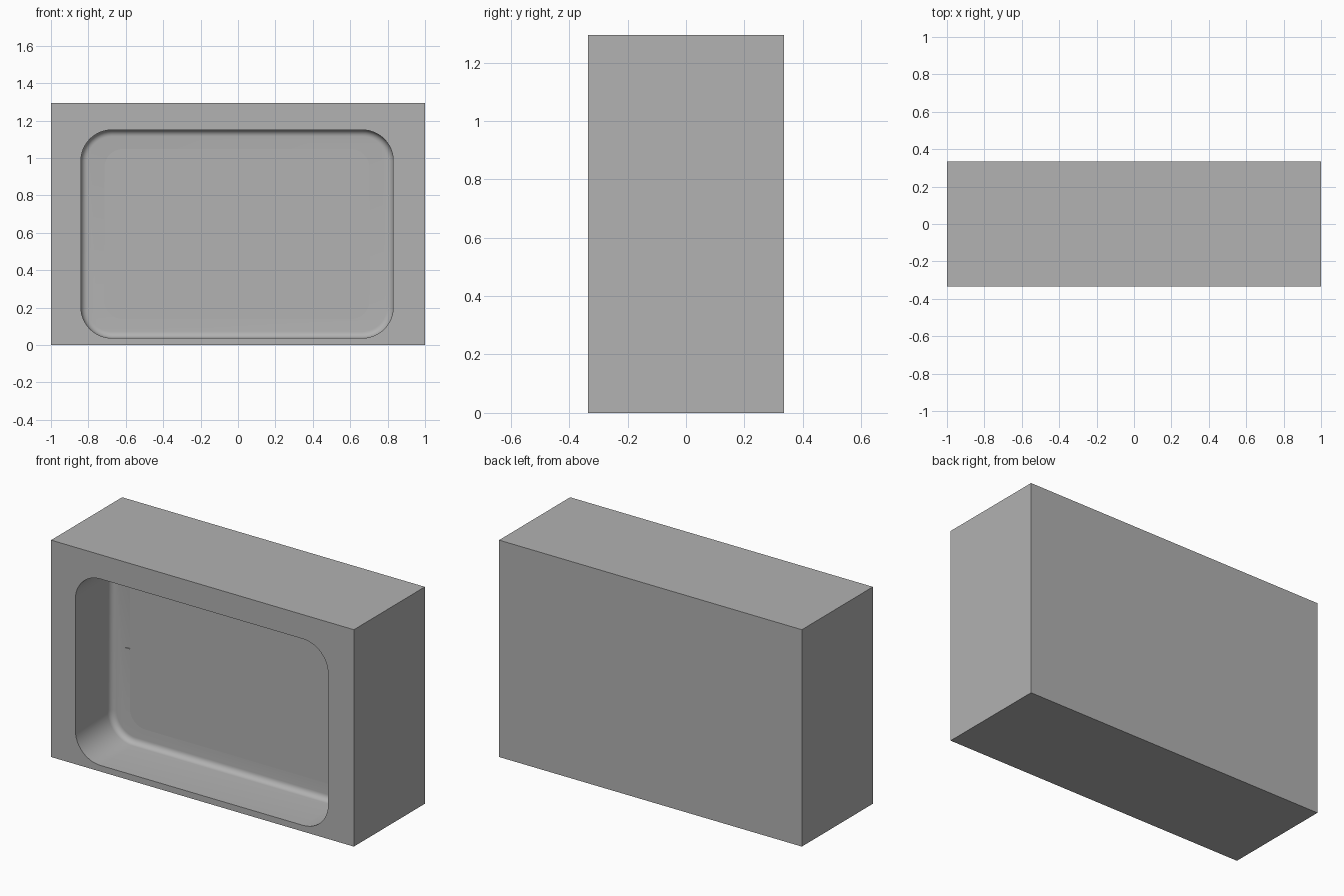
import bpy, bmesh, math

if "Cube" in bpy.data.objects:
    bpy.data.objects.remove(bpy.data.objects["Cube"])

W, D, H = 2.0, 0.67, 1.295
YF, YB = -D / 2, D / 2
FLOOR = YF + 0.34            # back plane of the recess
SEG = 12

grey = bpy.data.materials.new("grey")
grey.diffuse_color = (0.445, 0.445, 0.445, 1)
grey.use_nodes = True
grey.node_tree.nodes["Principled BSDF"].inputs["Base Color"].default_value = grey.diffuse_color


def rounded(x0, x1, z0, z1, r):
    """Outline of a rounded rectangle in x/z, starting at the lower left corner."""
    pts = []
    for cx, cz, a0 in ((x0 + r, z0 + r, 180), (x1 - r, z0 + r, 270),
                       (x1 - r, z1 - r, 0), (x0 + r, z1 - r, 90)):
        for i in range(SEG + 1):
            a = math.radians(a0 + 90 * i / SEG)
            pts.append((cx + r * math.cos(a), cz + r * math.sin(a)))
    return pts


def finish(name, bm):
    bmesh.ops.recalc_face_normals(bm, faces=bm.faces)
    me = bpy.data.meshes.new(name)
    bm.to_mesh(me)
    bm.free()
    me.materials.append(grey)
    ob = bpy.data.objects.new(name, me)
    bpy.context.collection.objects.link(ob)
    bpy.ops.object.select_all(action='DESELECT')
    ob.select_set(True)
    bpy.context.view_layer.objects.active = ob
    bpy.ops.object.shade_smooth_by_angle(angle=math.radians(30))


def ring(bm, pts, y):
    return [bm.verts.new((x, y, z)) for x, z in pts]


def bridge(bm, a, b):
    n = len(a)
    for i in range(n):
        j = (i + 1) % n
        bm.faces.new((a[i], a[j], b[j], b[i]))


# cabinet: solid box with a rounded recess in the front
bm = bmesh.new()
corners = [(-W / 2, 0), (W / 2, 0), (W / 2, H), (-W / 2, H)]
front, back = ring(bm, corners, YF), ring(bm, corners, YB)
bridge(bm, front, back)
bm.faces.new(back)
rect = (-0.84, 0.83, 0.037, 1.15)
R, F = 0.165, 0.035          # corner radius, fillet at the recess floor


def recess(inset):
    return rounded(rect[0] + inset, rect[1] - inset,
                   rect[2] + inset, rect[3] - inset, R - inset)


rim = ring(bm, recess(0), YF)
n = SEG + 1
for k in range(4):
    for i in range(SEG):
        bm.faces.new((front[k], rim[k * n + i + 1], rim[k * n + i]))
    m = (k + 1) % 4
    bm.faces.new((front[k], front[m], rim[m * n], rim[k * n + SEG]))
last = rim
for i in range(7):
    a = math.pi / 2 * i / 6
    nxt = ring(bm, recess(F * (1 - math.cos(a))), FLOOR - F + F * math.sin(a))
    bridge(bm, last, nxt)
    last = nxt
bm.faces.new(last)
finish("cabinet", bm)

# thin rounded panel on the recess floor
bm = bmesh.new()
outline = rounded(-0.715, 0.703, 0.139, 1.048, 0.1)
a, b = ring(bm, outline, FLOOR - 0.004), ring(bm, outline, FLOOR + 0.002)
bridge(bm, a, b)
bm.faces.new(a)
bm.faces.new(b)
finish("inner_panel", bm)

# small tabs at the left and right of the panel
for name, x0, x1 in (("left_tab", -0.744, -0.714), ("right_tab", 0.702, 0.732)):
    bm = bmesh.new()
    pts = [(x0, 0.587), (x1, 0.587), (x1, 0.594), (x0, 0.594)]
    a, b = ring(bm, pts, FLOOR - 0.006), ring(bm, pts, FLOOR + 0.002)
    bridge(bm, a, b)
    bm.faces.new(a)
    bm.faces.new(b)
    finish(name, bm)
